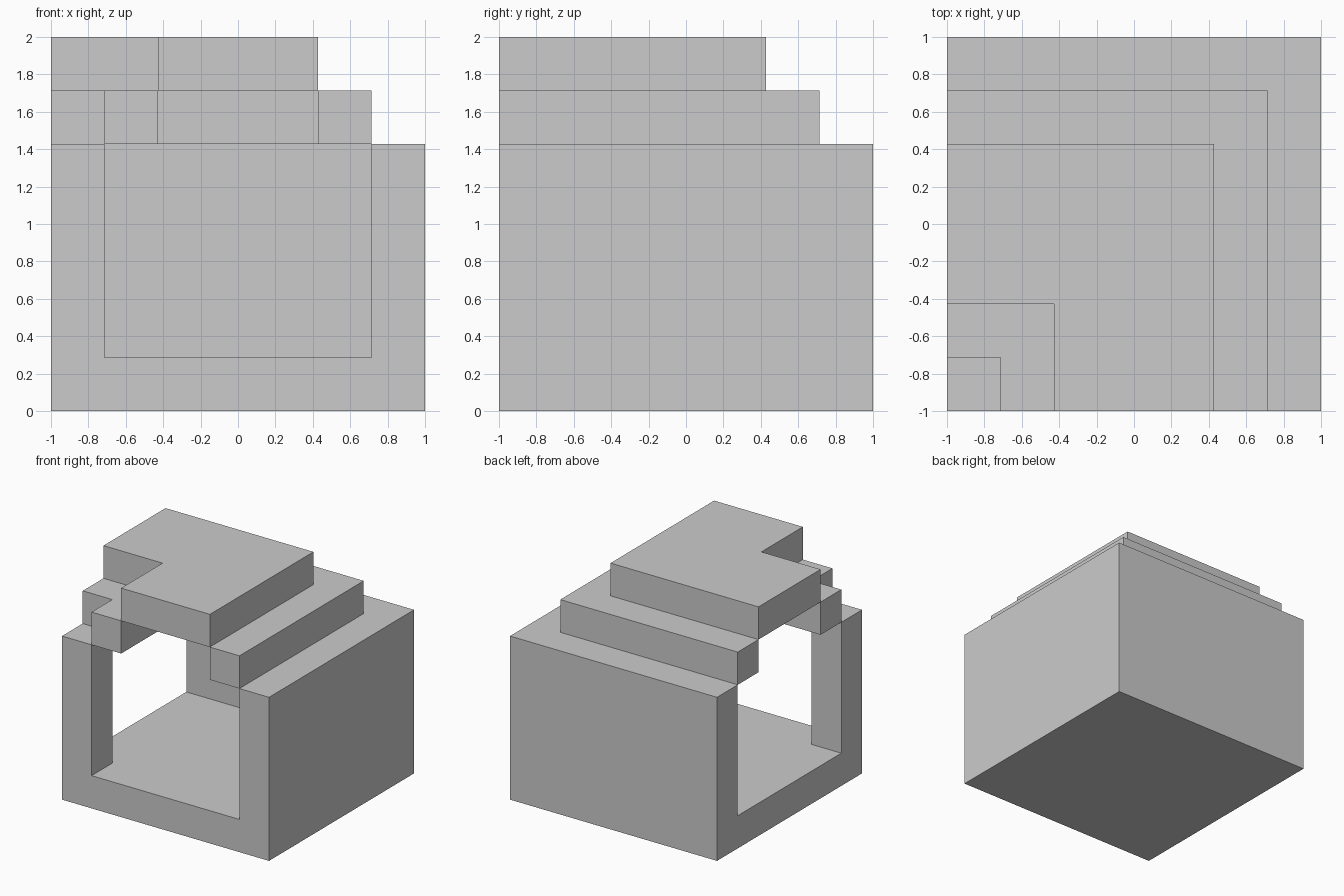
import bpy, bmesh

if "Cube" in bpy.data.objects:
    bpy.data.objects.remove(bpy.data.objects["Cube"])

U = 2 / 7  # block size: the model is a 7 x 7 x 7 block grid


def bend(name, a, b, z0, z1, end=-1.0):
    """L-shaped prism: two arms between offsets a and b, ending at the front and left."""
    pts = [(b, end), (b, b), (end, b), (end, a), (a, a), (a, end)]
    bm = bmesh.new()
    face = bm.faces.new([bm.verts.new((x, y, z0)) for x, y in pts])
    ext = bmesh.ops.extrude_face_region(bm, geom=[face])
    top = [v for v in ext["geom"] if isinstance(v, bmesh.types.BMVert)]
    bmesh.ops.translate(bm, verts=top, vec=(0, 0, z1 - z0))
    bmesh.ops.recalc_face_normals(bm, faces=bm.faces)
    mesh = bpy.data.meshes.new(name)
    bm.to_mesh(mesh)
    bm.free()
    obj = bpy.data.objects.new(name, mesh)
    bpy.context.collection.objects.link(obj)
    return obj


near, far = 1.5 * U, 2.5 * U

# Base: floor, right and back walls, front-left post
bpy.ops.mesh.primitive_cube_add(size=1, location=(0, 0, 2.5 * U))
base = bpy.context.object
base.name = "tunnel_base"
base.scale = (2, 2, 5 * U)
bpy.ops.object.transform_apply(location=True, rotation=False, scale=True)

# Corner passage cut through the front and left sides
cutter = bend("passage_cutter", -far, far, U, 6 * U, end=-1.3)
cutter.hide_render = True
mod = base.modifiers.new("passage", "BOOLEAN")
mod.operation = "DIFFERENCE"
mod.solver = "EXACT"
mod.object = cutter
bpy.ops.object.modifier_apply(modifier=mod.name)
bpy.data.objects.remove(cutter)

# Stepped roof: outer and inner shoulder, then the cap
bend("outer_roof_step", near, far, 5 * U, 6 * U)
bend("inner_roof_step", -far, -near, 5 * U, 6 * U)
bend("roof_cap", -near, near, 6 * U, 7 * U)
